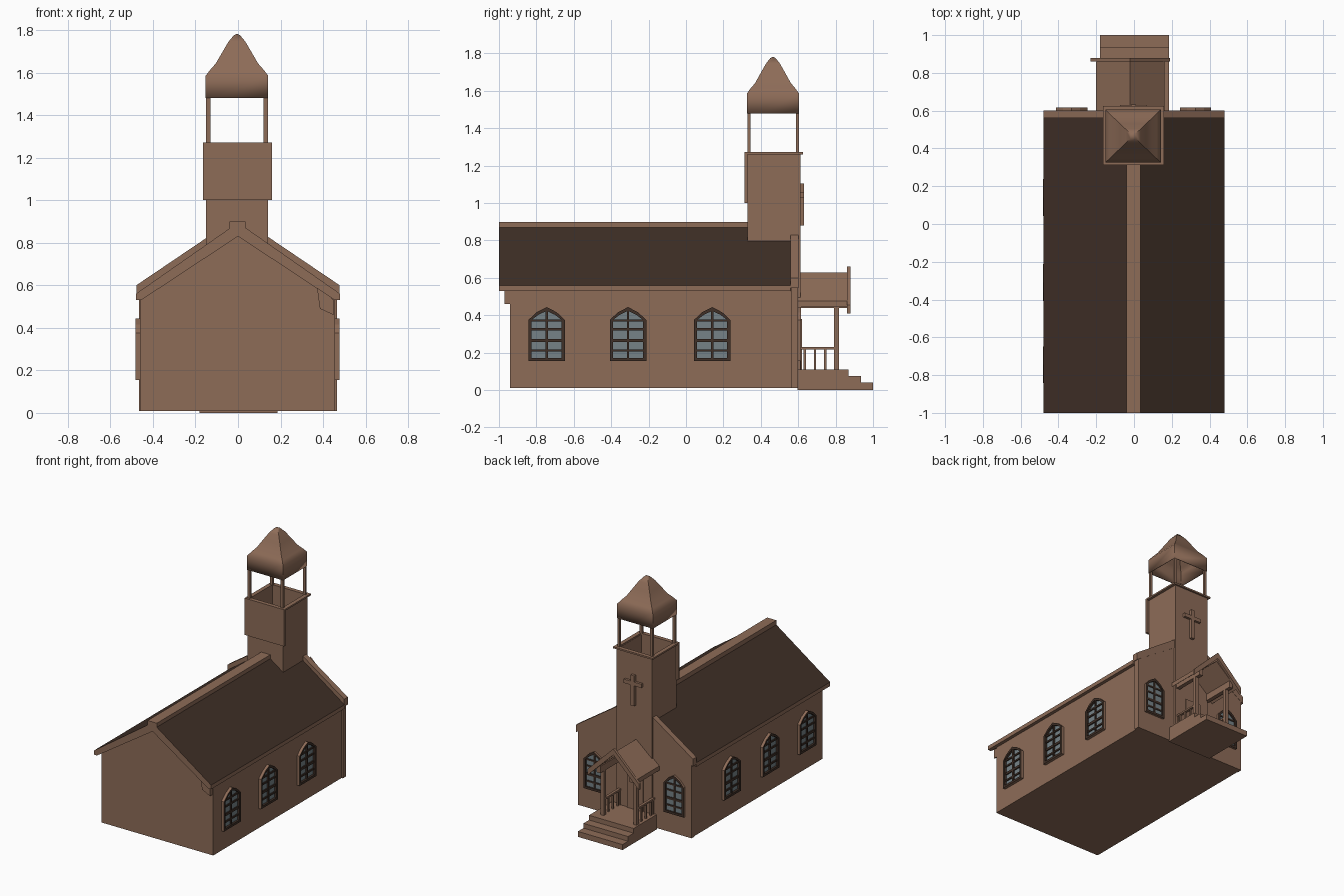
import bpy, bmesh, math
from mathutils import Matrix

if "Cube" in bpy.data.objects:
    bpy.data.objects.remove(bpy.data.objects["Cube"])


def material(name, rgb):
    m = bpy.data.materials.new(name)
    m.diffuse_color = (*rgb, 1)
    m.use_nodes = True
    m.node_tree.nodes["Principled BSDF"].inputs["Base Color"].default_value = m.diffuse_color
    return m


WOOD = material("brown wood", (0.270, 0.150, 0.097))
ROOF = material("dark roof brown", (0.050, 0.029, 0.020))
GLASS = material("grey blue glass", (0.180, 0.225, 0.245))


def finish(name, bm, mats, rule=None):
    bmesh.ops.recalc_face_normals(bm, faces=bm.faces)
    bm.normal_update()
    if rule:
        for f in bm.faces:
            f.material_index = rule(f)
    me = bpy.data.meshes.new(name)
    bm.to_mesh(me)
    bm.free()
    for m in mats:
        me.materials.append(m)
    ob = bpy.data.objects.new(name, me)
    bpy.context.scene.collection.objects.link(ob)
    return ob


def add_prism(bm, pts, lo, hi, index=0):
    """Extrude an (x, z) outline along y."""
    a = [bm.verts.new((x, lo, z)) for x, z in pts]
    b = [bm.verts.new((x, hi, z)) for x, z in pts]
    n = len(pts)
    faces = [bm.faces.new(a), bm.faces.new(b[::-1])]
    faces += [bm.faces.new((a[i], b[i], b[(i + 1) % n], a[(i + 1) % n])) for i in range(n)]
    for f in faces:
        f.material_index = index


def rect(x0, x1, z0, z1):
    return [(x0, z0), (x1, z0), (x1, z1), (x0, z1)]


def prism(name, pts, lo, hi, mats=(WOOD,), rule=None):
    bm = bmesh.new()
    add_prism(bm, pts, lo, hi)
    return finish(name, bm, mats, rule)


def box(name, x0, x1, y0, y1, z0, z1):
    return prism(name, rect(x0, x1, z0, z1), y0, y1)


# Hall with gable, and the thicker entrance wall
prism("hall_walls", [(-.46, .01), (.455, .01), (.455, .53), (0, .83), (-.46, .53)], -.94, .57)
prism("entrance_wall", [(-.465, .01), (.465, .01), (.465, .56), (0, .86), (-.465, .56)], .562, .60)
prism("eave_bracket", [(.37, .6), (.385, .49), (.45, .46), (.45, .53)], -.97, -.94)

# Roof slopes (dark on top only), parapets and ridge
for s, side in ((1, "right"), (-1, "left")):
    slope = [(0, .895), (.48, .56), (.48, .53), (.455, .53), (0, .83)]
    prism("roof_" + side, [(s * x, z) for x, z in slope], -1, .56, (WOOD, ROOF),
          lambda f: 1 if f.normal.z > .3 else 0)
    coping = [(.13, .835), (.478, .60), (.478, .545), (.13, .77)]
    prism("parapet_" + side, [(s * x, z) for x, z in coping], .56, .602)
box("ridge_cap", -.04, .035, -1.0, .33, .84, .90)

# Tower: core, hollow top, rim and back panel
TX0, TX1, TY0, TY1 = -.15, .14, .328, .612
box("tower_core", TX0, TX1, TY0, TY1, .02, 1.0)


def frame(name, x0, x1, y0, y1, z0, z1, t):
    bm = bmesh.new()
    for a, b, c, d in ((x0, x1, y0, y0 + t), (x0, x1, y1 - t, y1),
                       (x0, x0 + t, y0 + t, y1 - t), (x1 - t, x1, y0 + t, y1 - t)):
        add_prism(bm, rect(a, b, z0, z1), c, d)
    return finish(name, bm, (WOOD,))


frame("tower_upper_walls", TX0, TX1, TY0, TY1, 1.0, 1.262, .012)
frame("tower_rim", -.165, .16, .312, .625, 1.26, 1.272, .03)
box("tower_back_panel", -.165, .16, .312, .33, 1.0, 1.262)

# Belfry posts
for x in (TX0, TX1 - .02):
    for y in (.328, .588):
        box("belfry_post", x, x + .02, y, y + .016, 1.265, 1.49)

# Belfry cap: square rings with a bell curve
bm = bmesh.new()
rings = []
for h, z in ((1, 1.48), (1, 1.585), (.86, 1.612), (.68, 1.642), (.47, 1.695), (.27, 1.745), (.1, 1.775)):
    rings.append([bm.verts.new((-.005 + sx * h * .147, .465 + sy * h * .14, z))
                  for sx, sy in ((-1, -1), (1, -1), (1, 1), (-1, 1))])
tip = bm.verts.new((-.005, .465, 1.782))
for a, b in zip(rings, rings[1:]):
    for i in range(4):
        bm.faces.new((a[i], a[(i + 1) % 4], b[(i + 1) % 4], b[i]))
for i in range(4):
    bm.faces.new((rings[-1][i], rings[-1][(i + 1) % 4], tip))
cap = finish("belfry_cap", bm, (WOOD,))
for p in cap.data.polygons:
    p.use_smooth = True
cap.data.set_sharp_from_angle(angle=math.radians(45))
cap.modifiers.new("thickness", "SOLIDIFY").thickness = .006

# Cross on the tower
box("cross_upright", -.017, .011, .61, .632, .88, 1.105)
box("cross_arm", -.075, .069, .61, .63, 1.03, 1.058)

# Porch: floor and steps
for i, (y, z) in enumerate(((.87, .11), (.935, .075), (1.0, .04))):
    box(f"porch_step_{i}", -.18, .185, .595, y, 0, z)

# Porch roof, bargeboard, beams, posts and railings
PC = -.02


def chevron(name, w, top, eave, drop, y0, y1):
    prism(name, [(PC - w, eave), (PC, top), (PC + w, eave),
                 (PC + w, eave - drop), (PC, top - drop), (PC - w, eave - drop)], y0, y1)


chevron("porch_roof", .182, .63, .475, .032, .60, .865)
chevron("porch_bargeboard", .21, .66, .455, .045, .86, .88)
for s in (-1, 1):
    x = PC + s * .135
    box("porch_beam", x - .015, x + .015, .60, .86, .44, .49)
    box("porch_post", x - .014, x + .014, .79, .818, .11, .45)
    box("porch_rail", x - .01, x + .01, .60, .80, .217, .23)
    for y in (.61, .635, .69, .745):
        box("porch_baluster", x - .006, x + .006, y - .006, y + .006, .11, .22)
box("door", -.08, .05, .605, .62, .11, .38)


# Pointed windows: outward is local -y
def window(name, mat, w, depth):
    def outline(k):
        r = w / 2 - k
        side = [(r, .155 + k), (r, .375), (r * .55, .416 - k * .8)]
        return side + [(0, .444 - k * 1.2)] + [(-x, z) for x, z in side[::-1]]
    bm = bmesh.new()
    outer, inner = outline(0), outline(.017)
    n = len(outer)
    loops = [[bm.verts.new((x, y, z)) for x, z in o] for o, y in
             ((outer, .003), (outer, -depth), (inner, -depth), (inner, .003))]
    for k in range(3):
        for i in range(n):
            j = (i + 1) % n
            f = bm.faces.new((loops[k][i], loops[k][j], loops[k + 1][j], loops[k + 1][i]))
            f.material_index = 1 if k else 0
    # pane, upright bar, cross bars
    add_prism(bm, outline(.01), -.005, .002, 2)
    add_prism(bm, rect(-.006, .006, .165, .43), -depth * .7, -.004, 1)
    for z, t in ((.212, .006), (.265, .009), (.325, .006), (.372, .006)):
        r = w / 2 - .012
        add_prism(bm, rect(-r, r, z - t, z + t), -depth * .65, -.004, 1)
    bmesh.ops.transform(bm, matrix=mat, verts=bm.verts)
    finish(name, bm, (WOOD, ROOF, GLASS))


for y in (-.745, -.31, .14):
    for x, turn in ((.455, 90), (-.46, -90)):
        window("side_window", Matrix.Translation((x, y, 0)) @ Matrix.Rotation(math.radians(turn), 4, 'Z'), .195, .021)
for x in (-.33, .325):
    window("entrance_window", Matrix.Translation((x, .60, 0)) @ Matrix.Rotation(math.pi, 4, 'Z'), .165, .016)
